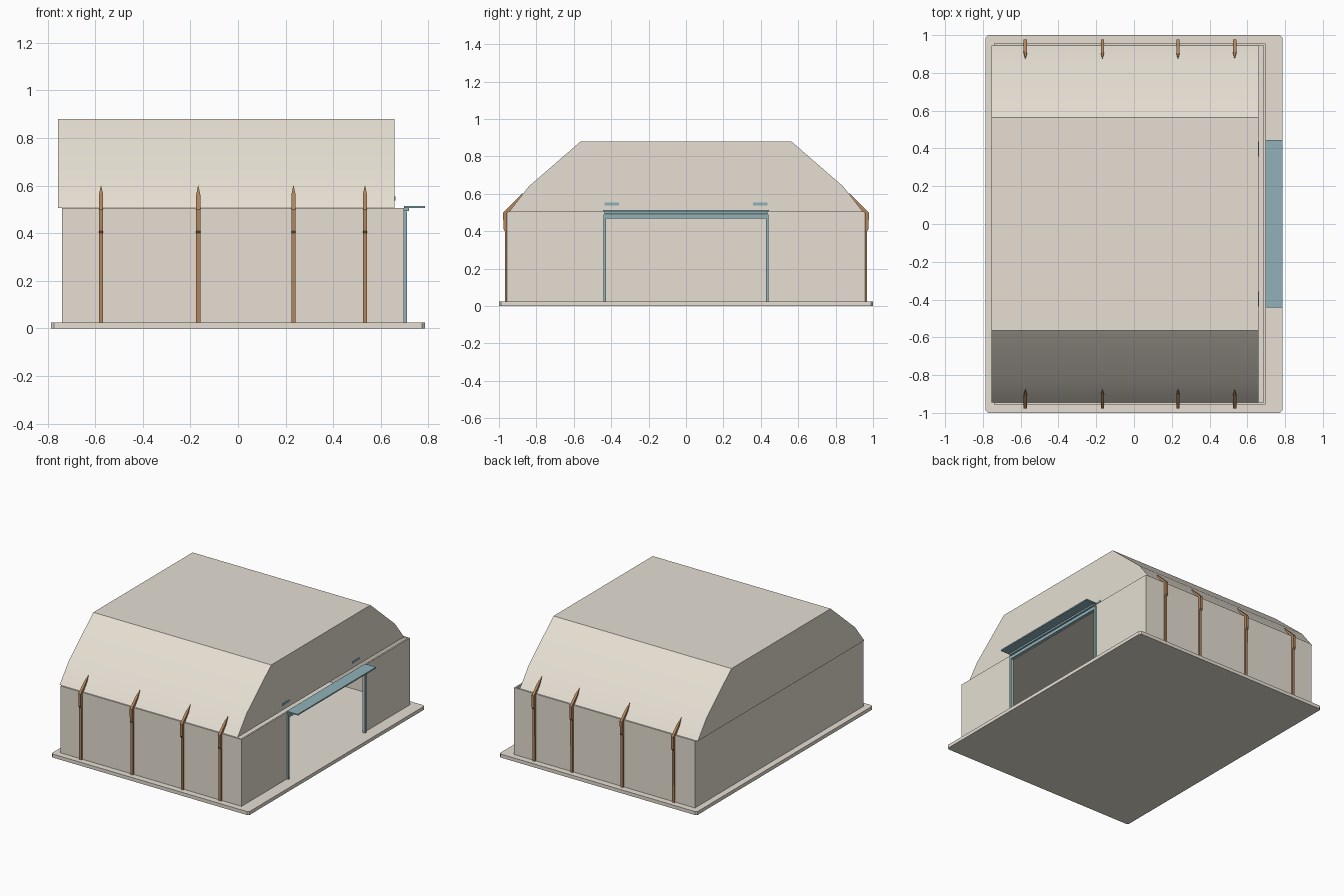
import bpy, bmesh, math

cube = bpy.data.objects.get("Cube")
if cube:
    bpy.data.objects.remove(cube, do_unlink=True)


def material(name, rgb):
    m = bpy.data.materials.new(name)
    m.use_nodes = True
    m.diffuse_color = (*rgb, 1)
    m.node_tree.nodes["Principled BSDF"].inputs["Base Color"].default_value = (*rgb, 1)
    return m


cream = material("warm cream", (0.79, 0.74, 0.65))
blue = material("dusty blue", (0.28, 0.45, 0.49))
brown = material("wood brown", (0.45, 0.24, 0.11))


def finish(name, bm, mat):
    bmesh.ops.recalc_face_normals(bm, faces=bm.faces)
    mesh = bpy.data.meshes.new(name)
    bm.to_mesh(mesh)
    bm.free()
    mesh.materials.append(mat)
    obj = bpy.data.objects.new(name, mesh)
    bpy.context.collection.objects.link(obj)
    return obj


def prism(name, points, axis, lo, hi, mat):
    """Extrude a profile along x (points are y, z) or along z (points are x, y)."""
    bm = bmesh.new()
    place = (lambda p: (lo, *p)) if axis == "x" else (lambda p: (*p, lo))
    face = bm.faces.new([bm.verts.new(place(p)) for p in points])
    new = bmesh.ops.extrude_face_region(bm, geom=[face])["geom"]
    shift = (hi - lo, 0, 0) if axis == "x" else (0, 0, hi - lo)
    bmesh.ops.translate(bm, vec=shift, verts=[v for v in new if isinstance(v, bmesh.types.BMVert)])
    return finish(name, bm, mat)


def box(name, x, y, z, mat):
    return prism(name, [(x[0], y[0]), (x[1], y[0]), (x[1], y[1]), (x[0], y[1])], "z", *z, mat)


FLOOR, EAVE, BACK, DOOR_X, SIDE, T = 0.025, 0.505, -0.74, 0.697, 0.955, 0.011
OPEN_Y, OPEN_Z = 0.43, 0.467

# Ground slab with small chamfered corners
cx, c = 0.785, 0.012
slab = [(cx, 1 - c), (cx - c, 1), (c - cx, 1), (-cx, 1 - c),
        (-cx, c - 1), (c - cx, -1), (cx - c, -1), (cx, c - 1)]
prism("ground_slab", slab, "z", 0, FLOOR, cream)

# Three closed walls in a U, then the wall with the doorway
inner = SIDE - T
prism("closed_walls", [(DOOR_X, -SIDE), (DOOR_X, -inner), (BACK + T, -inner), (BACK + T, inner),
                       (DOOR_X, inner), (DOOR_X, SIDE), (BACK, SIDE), (BACK, -SIDE)],
      "z", FLOOR, EAVE, cream)
prism("doorway_wall", [(-inner, FLOOR), (-OPEN_Y, FLOOR), (-OPEN_Y, OPEN_Z), (OPEN_Y, OPEN_Z),
                       (OPEN_Y, FLOOR), (inner, FLOOR), (inner, EAVE), (-inner, EAVE)],
      "x", DOOR_X - T, DOOR_X, cream)

# Roof: softly shaded slopes and a flat top
half = [(0.945, EAVE), (0.84, 0.64), (0.563, 0.88)]
roof = prism("roof", half + [(-y, z) for y, z in reversed(half)], "x", -0.755, 0.658, cream)
bpy.context.view_layer.objects.active = roof
roof.select_set(True)
bpy.ops.object.shade_smooth_by_angle(angle=math.radians(25))
roof.select_set(False)

# Door frame, canopy and thin vents on the roof end
for side, s in (("right", -1), ("left", 1)):
    box(side + "_door_jamb", (DOOR_X, 0.71), sorted((s * 0.428, s * 0.442)), (FLOOR, 0.49), blue)
    box(side + "_roof_vent", (0.658, 0.662), sorted((s * 0.358, s * 0.437)), (0.538, 0.553), blue)
box("door_header", (DOOR_X - T, 0.709), (-0.428, 0.428), (OPEN_Z, 0.49), blue)
box("canopy_rail", (DOOR_X, 0.718), (-0.435, 0.435), (0.493, EAVE), blue)
box("door_canopy", (DOOR_X, 0.785), (-0.443, 0.445), (EAVE, 0.514), blue)


# Timber posts, each ending in a pointed strap that lies on the roof slope
def post(name, x, s):
    w = 0.009
    outline = [(s * y, z) for y, z in
               [(0.956, FLOOR), (0.967, FLOOR), (0.968, 0.40), (0.976, 0.41), (0.978, 0.50), (0.956, 0.515)]]
    prism(name + "_post", outline, "x", x - w, x + w, brown)
    bm = bmesh.new()
    low = [bm.verts.new((x + dx, s * y, z)) for dx, y, z in
           [(-w, 0.945, 0.50), (w, 0.945, 0.50), (w, 0.978, 0.50), (-w, 0.978, 0.50)]]
    mid = [bm.verts.new((x + dx, s * y, z)) for dx, y, z in
           [(-w, 0.90, 0.555), (w, 0.90, 0.555), (w, 0.918, 0.56), (-w, 0.918, 0.56)]]
    tip = bm.verts.new((x, s * 0.872, 0.604))
    bm.faces.new(low)
    for i in range(4):
        j = (i + 1) % 4
        bm.faces.new((low[i], low[j], mid[j], mid[i]))
        bm.faces.new((mid[i], mid[j], tip))
    finish(name + "_strap", bm, brown)


for i, x in enumerate((-0.575, -0.167, 0.233, 0.533), 1):
    post(f"front_{i}", x, -1)
    post(f"back_{i}", x, 1)
